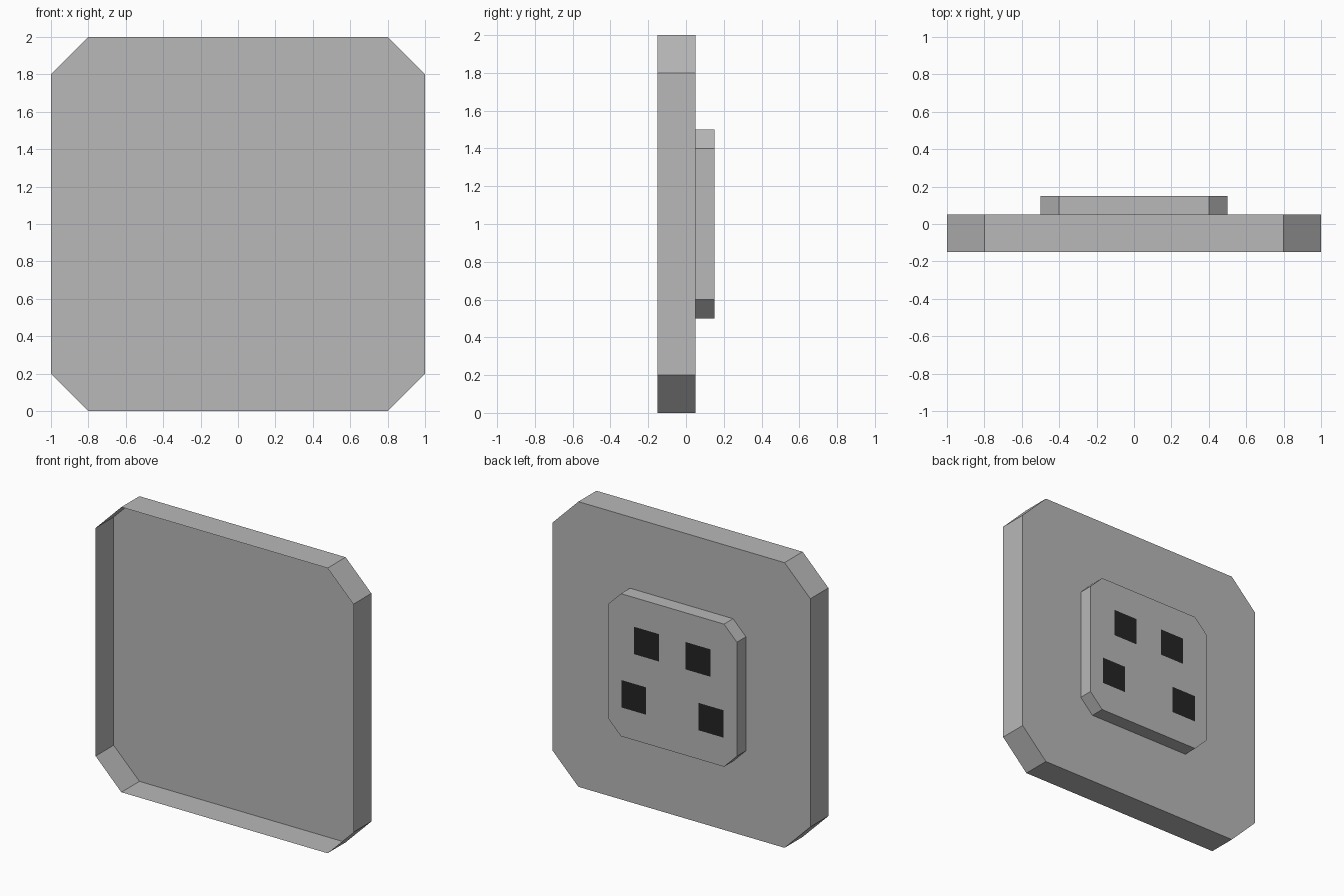
import bpy
import bmesh

if "Cube" in bpy.data.objects:
    bpy.data.objects.remove(bpy.data.objects["Cube"])


def material(name, value):
    mat = bpy.data.materials.new(name)
    mat.diffuse_color = (value, value, value, 1)
    mat.use_nodes = True
    mat.node_tree.nodes["Principled BSDF"].inputs["Base Color"].default_value = mat.diffuse_color
    return mat


grey = material("mid grey", 0.48)
black = material("near black", 0.018)


def finish(name, bm, mat):
    mesh = bpy.data.meshes.new(name)
    bm.to_mesh(mesh)
    bm.free()
    mesh.materials.append(mat)
    obj = bpy.data.objects.new(name, mesh)
    bpy.context.scene.collection.objects.link(obj)
    return obj


def octagon_tray(name, half, cut, y_open, y_back):
    """Clipped-corner square with side walls and a back, open at the front."""
    h, i = half, half - cut
    profile = [(i, h), (h, i), (h, -i), (i, -h), (-i, -h), (-h, -i), (-h, i), (-i, h)]
    bm = bmesh.new()
    front = [bm.verts.new((x, y_open, 1 + z)) for x, z in profile]
    back = [bm.verts.new((x, y_back, 1 + z)) for x, z in profile]
    # back face looks towards +y
    cap = bm.faces.new(back)
    cap.normal_update()
    if cap.normal.y < 0:
        cap.normal_flip()
    for k in range(8):
        n = (k + 1) % 8
        bm.faces.new((front[k], front[n], back[n], back[k]))
    bmesh.ops.recalc_face_normals(bm, faces=bm.faces)
    cap.normal_update()
    if cap.normal.y < 0:
        bmesh.ops.reverse_faces(bm, faces=bm.faces)
    return finish(name, bm, grey)


# Hollow main panel, open at the front
octagon_tray("panel_shell", 1.0, 0.2, -0.15, 0.05)

# Raised plate on the back
octagon_tray("back_plate", 0.5, 0.1, 0.05, 0.15)

# Four dark square sockets painted on the back plate
for number, (x, z) in enumerate([(0.2, 1.2), (-0.2, 1.2), (0.3, 0.8), (-0.3, 0.8)], 1):
    bm = bmesh.new()
    r, y = 0.096, 0.152
    corners = [(-r, -r), (-r, r), (r, r), (r, -r)]
    bm.faces.new([bm.verts.new((x + a, y, z + b)) for a, b in corners])
    finish(f"socket_{number}", bm, black)
